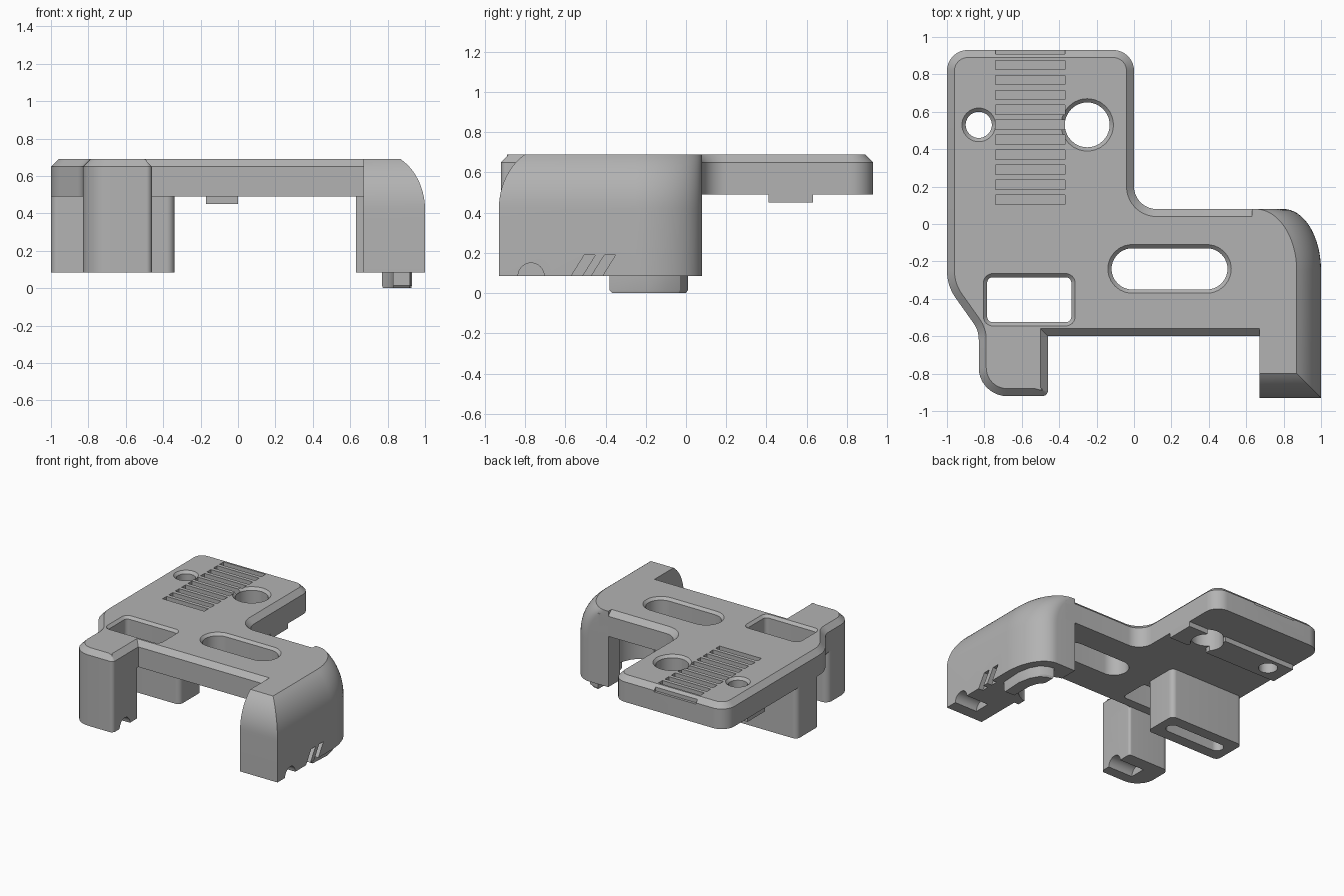
import bpy, bmesh, math
from mathutils import Vector

if "Cube" in bpy.data.objects:
    bpy.data.objects.remove(bpy.data.objects["Cube"])

grey = bpy.data.materials.new("plain grey")
grey.use_nodes = True
COLOR = (0.45, 0.45, 0.45, 1)
grey.diffuse_color = COLOR
grey.node_tree.nodes["Principled BSDF"].inputs["Base Color"].default_value = COLOR

BASE, UNDER, TOP = 0.085, 0.49, 0.69


def rounded(corners, n=8):
    """Outline from (x, y, radius) corners, with each corner filleted."""
    pts = []
    for i, (x, y, r) in enumerate(corners):
        p = Vector((x, y))
        if r == 0:
            pts.append(p)
            continue
        d1 = (Vector(corners[i - 1][:2]) - p).normalized()
        d2 = (Vector(corners[(i + 1) % len(corners)][:2]) - p).normalized()
        half = d1.angle(d2) / 2
        c = p + (d1 + d2).normalized() * r / math.sin(half)
        a, b = p + d1 * r / math.tan(half) - c, p + d2 * r / math.tan(half) - c
        pts += [c + a.lerp(b, k / n).normalized() * r for k in range(n + 1)]
    return pts


def box(x0, x1, y0, y1, r=0.0, grow=0.0):
    x0, x1, y0, y1 = x0 - grow, x1 + grow, y0 - grow, y1 + grow
    if r:
        r += grow
    return rounded([(x0, y0, r), (x1, y0, r), (x1, y1, r), (x0, y1, r)])


def loft(name, levels, axis="Z", chamfer=0.0):
    """Solid through equal-length loops, each given as (points, height)."""
    bm = bmesh.new()
    rings = []
    for pts, h in levels:
        rings.append([bm.verts.new((p[0], p[1], h) if axis == "Z" else (h, p[0], p[1]))
                      for p in pts])
    for lo, hi in zip(rings, rings[1:]):
        for i in range(len(lo)):
            bm.faces.new((lo[i - 1], lo[i], hi[i], hi[i - 1]))
    bm.faces.new(rings[0][::-1])
    top = bm.faces.new(rings[-1])
    bm.normal_update()
    if chamfer:
        bmesh.ops.inset_individual(bm, faces=[top], thickness=chamfer,
                                   depth=chamfer, use_even_offset=True)
    bmesh.ops.remove_doubles(bm, verts=bm.verts, dist=1e-5)
    bmesh.ops.recalc_face_normals(bm, faces=bm.faces)
    mesh = bpy.data.meshes.new(name)
    bm.to_mesh(mesh)
    bm.free()
    mesh.materials.append(grey)
    ob = bpy.data.objects.new(name, mesh)
    bpy.context.collection.objects.link(ob)
    return ob


def prism(name, pts, lo, hi, axis="Z", chamfer=0.0):
    return loft(name, [(pts, lo), (pts, hi)], axis, chamfer)


def cut(ob, cutters):
    for c in cutters:
        m = ob.modifiers.new("cut", "BOOLEAN")
        m.operation, m.solver, m.object = "DIFFERENCE", "EXACT", c
    bpy.context.view_layer.update()
    graph = bpy.context.evaluated_depsgraph_get()
    mesh = bpy.data.meshes.new_from_object(ob.evaluated_get(graph))
    ob.modifiers.clear()
    ob.data = mesh


def hole(x0, x1, y0, y1, r):
    """Through-hole cutter flaring at the top face."""
    return loft("hole_cutter", [(box(x0, x1, y0, y1, r), 0.3),
                                (box(x0, x1, y0, y1, r), TOP - 0.02),
                                (box(x0, x1, y0, y1, r, 0.03), TOP + 0.01)])


cutters = []

# Top plate with its chamfered outline
plate = prism("top_plate", rounded([
    (-1, 0.93, 0.11), (-1, -0.33, 0.25), (-0.83, -0.57, 0.15), (-0.83, -0.92, 0.15),
    (-0.46, -0.92, 0.03), (-0.46, -0.6, 0), (0.72, -0.6, 0), (0.72, 0.08, 0),
    (0, 0.08, 0.12), (0, 0.93, 0.11)]), UNDER, TOP - 0.04, chamfer=0.04)

big_hole = hole(-0.37, -0.13, 0.41, 0.65, 0.1199)
small_hole = hole(-0.9, -0.76, 0.46, 0.6, 0.0699)
holes = [big_hole, small_hole,
         hole(-0.12, 0.5, -0.35, -0.13, 0.1099),
         hole(-0.785, -0.335, -0.525, -0.285, 0.03)]
ribs = [prism("vent_cutter", box(-0.74, -0.37, y - 0.025, y + 0.025), TOP - 0.05, TOP + 0.1)
        for y in (0.13 + 0.08 * i for i in range(10))]
ribs.append(prism("vent_cutter", box(-0.74, -0.37, 0.91, 1), TOP - 0.05, TOP + 0.1))
cut(plate, holes + ribs)
cutters += holes + ribs

# Pads under the plate around the two round holes
for name, x0, x1 in (("inner_pad", -0.17, 0), ("outer_pad", -0.985, -0.34)):
    pad = prism(name, box(x0, x1, 0.41, 0.63), UNDER - 0.04, UNDER + 0.01)
    cut(pad, [big_hole, small_hole])

# Left arm: outer wall curves inward towards the top
def arm_loop(cx, rx, front):
    pts = [(0.63, -0.56), (0.67, -0.56), (0.67, front), (cx + rx, front)]
    for k in range(17):
        a = math.pi / 2 * k / 16
        pts.append((cx + rx * math.cos(a), -0.25 + 0.33 * math.sin(a)))
    return [Vector(p) for p in pts + [(0.63, 0.08)]]


low, high = arm_loop(0.8, 0.2, -0.93), arm_loop(0.65, 0.22, -0.8)
levels = [(low, BASE)]
for k in range(11):
    a = math.radians(6 * k)
    t = (1 - math.cos(a)) * 2
    z = 0.42 + (TOP - 0.42) * math.sin(a) / math.sin(math.pi / 3)
    levels.append(([p.lerp(q, t) for p, q in zip(low, high)], z))
arm = loft("left_arm", levels)


def round_notch(x0, x1):
    return prism("notch_cutter", [(-0.77 + 0.065 * math.cos(k * math.pi / 12),
                                   BASE + 0.065 * math.sin(k * math.pi / 12))
                                  for k in range(24)], x0, x1, "X")


arm_cuts = [round_notch(0.8, 1.1),
            prism("scoop_cutter", box(0.36, 0.8, -0.5, -0.06, 0.2199), 0, UNDER)]
for y in (-0.58, -0.48):
    arm_cuts.append(prism("slit_cutter", [(y, 0.07), (y + 0.055, 0.07),
                                          (y + 0.13, 0.19), (y + 0.075, 0.19)], 0.96, 1.1, "X"))
cut(arm, arm_cuts)
cutters += arm_cuts

# Curved locating foot under the arm
foot = [Vector(p) for p in ((0.92, -0.38), (0.93, -0.2), (0.91, -0.1), (0.87, -0.03),
                            (0.82, 0), (0.77, 0.01), (0.77, -0.08), (0.81, -0.13),
                            (0.83, -0.2), (0.83, -0.38))]
mid = Vector((0.86, -0.17))
tip = [mid + (p - mid) * 0.94 for p in foot]
loft("curved_foot", [(tip, 0), (foot, 0.015), (foot, BASE + 0.02)])

# Front right leg
leg = prism("front_right_leg", rounded([
    (-0.83, -0.92, 0.15), (-0.46, -0.92, 0.03), (-0.46, -0.6, 0.02), (-0.83, -0.6, 0.05)]),
    BASE, UNDER + 0.02)
leg_cut = round_notch(-0.68, -0.4)
cut(leg, [leg_cut])
cutters.append(leg_cut)

# Rear right leg with a slot in its base
rear = prism("rear_right_leg", box(-1, -0.34, -0.25, 0.03, 0.04), BASE, UNDER + 0.02)
slot = prism("slot_cutter", box(-0.93, -0.41, -0.16, -0.06, 0.0499), 0, 0.3)
cut(rear, [slot])
cutters.append(slot)

for c in cutters:
    bpy.data.objects.remove(c)

# Smooth curves, sharp edges
for ob in bpy.context.scene.objects:
    ob.select_set(ob.type == "MESH")
bpy.context.view_layer.objects.active = plate
bpy.ops.object.shade_smooth_by_angle(angle=math.radians(25))
